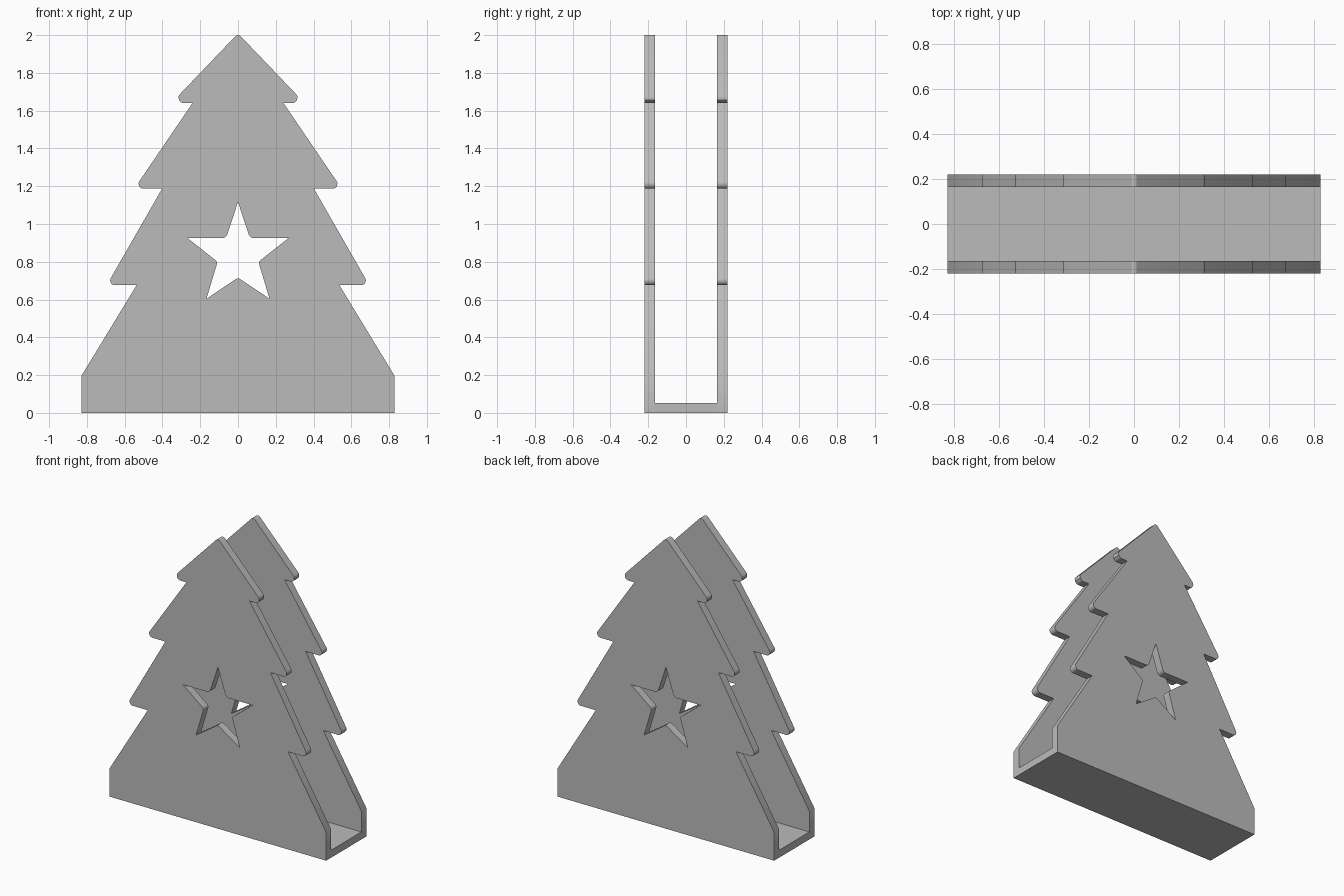
import bpy
import bmesh
import math
from mathutils import Vector

cube = bpy.data.objects.get("Cube")
if cube:
    bpy.data.objects.remove(cube, do_unlink=True)

HALF_WIDTH, HALF_DEPTH, THICK, FLOOR = 0.829, 0.22, 0.055, 0.052

grey = bpy.data.materials.new("plain grey")
grey.use_nodes = True
grey.diffuse_color = (0.5, 0.5, 0.5, 1)
grey.node_tree.nodes["Principled BSDF"].inputs["Base Color"].default_value = (0.5, 0.5, 0.5, 1)


def rounded(corners, steps=6):
    """Turn (x, z, radius) corners into a closed outline with arc fillets."""
    points = []
    count = len(corners)
    for i, (x, z, radius) in enumerate(corners):
        here = Vector((x, z))
        if radius == 0:
            points.append(here)
            continue
        before = (Vector(corners[i - 1][:2]) - here).normalized()
        after = (Vector(corners[(i + 1) % count][:2]) - here).normalized()
        half = before.angle(after) / 2
        centre = here + (before + after).normalized() * radius / math.sin(half)
        reach = radius / math.tan(half)
        start = here + before * reach - centre
        end = here + after * reach - centre
        for s in range(steps + 1):
            spoke = start.lerp(end, s / steps).normalized() * radius
            points.append(centre + spoke)
    return points


def mirrored(top, side, bottom):
    """Closed symmetric corner list: top, right side, bottom, left side."""
    left = [(-x, z, r) for x, z, r in reversed(side)]
    return top + side + bottom + left


def make_panel(name, y, outlines):
    """Flat filled shape, standing upright, centred on y."""
    curve = bpy.data.curves.new(name, "CURVE")
    curve.dimensions = "2D"
    curve.fill_mode = "BOTH"
    curve.extrude = THICK / 2
    for outline in outlines:
        spline = curve.splines.new("POLY")
        spline.points.add(len(outline) - 1)
        for point, co in zip(spline.points, outline):
            point.co = (co.x, co.y, 0, 1)
        spline.use_cyclic_u = True
    obj = bpy.data.objects.new(name, curve)
    bpy.context.collection.objects.link(obj)
    obj.rotation_euler = (math.pi / 2, 0, 0)
    obj.location.y = y
    finish(obj, convert=True)


def finish(obj, convert=False):
    bpy.ops.object.select_all(action="DESELECT")
    obj.select_set(True)
    bpy.context.view_layer.objects.active = obj
    if convert:
        bpy.ops.object.convert(target="MESH")
        obj = bpy.context.object
    bm = bmesh.new()
    bm.from_mesh(obj.data)
    bmesh.ops.remove_doubles(bm, verts=bm.verts, dist=0.0001)
    bmesh.ops.recalc_face_normals(bm, faces=bm.faces)
    bm.to_mesh(obj.data)
    bm.free()
    obj.data.materials.clear()
    obj.data.materials.append(grey)
    bpy.ops.object.shade_smooth_by_angle(angle=math.radians(35))


# Tree silhouette: three rounded branch tiers above a straight base
tree = rounded(mirrored(
    [(0, 2.009, 0.02)],
    [(0.353, 1.64, 0.028), (0.241, 1.64, 0),
     (0.549, 1.187, 0.025), (0.402, 1.187, 0),
     (0.695, 0.676, 0.025), (0.537, 0.676, 0),
     (HALF_WIDTH, 0.196, 0), (HALF_WIDTH, 0, 0)],
    []))

# Star window with softened inner corners
star = rounded(mirrored(
    [(0, 1.117, 0)],
    [(0.063, 0.925, 0.03), (0.267, 0.925, 0),
     (0.108, 0.8, 0.02), (0.167, 0.604, 0)],
    [(0, 0.716, 0.02)]))

for name, side in (("front_panel", -1), ("back_panel", 1)):
    make_panel(name, side * (HALF_DEPTH - THICK / 2), [tree, star])

# Floor joining the two panels
bpy.ops.mesh.primitive_cube_add(size=1, location=(0, 0, FLOOR / 2))
floor = bpy.context.object
floor.name = "floor"
floor.scale = (2 * HALF_WIDTH, 2 * (HALF_DEPTH - THICK), FLOOR)
bpy.ops.object.transform_apply(location=False, rotation=False, scale=True)
finish(floor)
